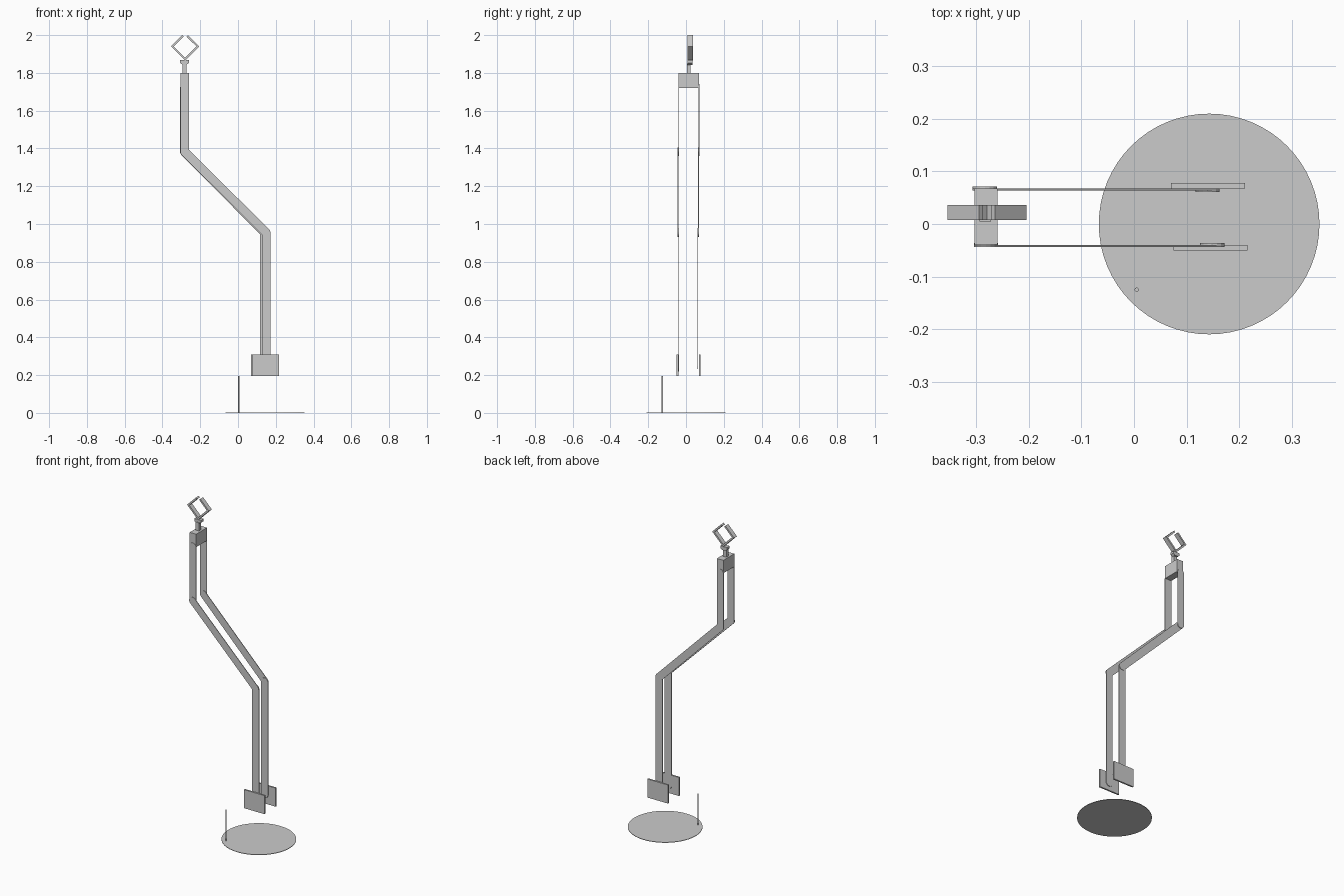
import bpy, bmesh, math
from mathutils import Vector

cube = bpy.data.objects.get("Cube")
if cube:
    bpy.data.objects.remove(cube, do_unlink=True)

grey = bpy.data.materials.new("plain grey")
grey.use_nodes = True
colour = (0.6, 0.6, 0.6, 1)
grey.diffuse_color = colour
grey.node_tree.nodes["Principled BSDF"].inputs["Base Color"].default_value = colour


def finish(name, bm):
    bmesh.ops.recalc_face_normals(bm, faces=bm.faces)
    mesh = bpy.data.meshes.new(name)
    bm.to_mesh(mesh)
    bm.free()
    mesh.materials.append(grey)
    ob = bpy.data.objects.new(name, mesh)
    bpy.context.collection.objects.link(ob)
    return ob


def slab(name, outline, y0, y1):
    """Extrude an x-z outline from y0 to y1."""
    bm = bmesh.new()
    face = bm.faces.new([bm.verts.new((x, y0, z)) for x, z in outline])
    new = bmesh.ops.extrude_face_region(bm, geom=[face])["geom"]
    verts = [v for v in new if isinstance(v, bmesh.types.BMVert)]
    bmesh.ops.translate(bm, verts=verts, vec=(0, y1 - y0, 0))
    return finish(name, bm)


def box(name, x0, x1, y0, y1, z0, z1):
    return slab(name, [(x0, z0), (x1, z0), (x1, z1), (x0, z1)], y0, y1)


def cylinder(name, x, y, z0, z1, r, sides):
    bm = bmesh.new()
    bmesh.ops.create_cone(bm, cap_ends=True, segments=sides, radius1=r,
                          radius2=r, depth=z1 - z0)
    bmesh.ops.translate(bm, verts=bm.verts, vec=(x, y, (z0 + z1) / 2))
    return finish(name, bm)


def link(name, a, b, y, r=0.023, thick=0.004, steps=8):
    """Flat bar with round ends centred on the pivots a and b."""
    a, b = Vector(a), Vector(b)
    heading = math.atan2(b.y - a.y, b.x - a.x)
    outline = []
    for centre, start in ((b, heading - math.pi / 2), (a, heading + math.pi / 2)):
        for i in range(steps + 1):
            t = start + math.pi * i / steps
            outline.append((centre.x + r * math.cos(t), centre.y + r * math.sin(t)))
    return slab(name, outline, y - thick / 2, y + thick / 2)


# Base disc and upright pin
cylinder("base_disc", 0.143, 0, 0, 0.003, 0.21, 64)
cylinder("base_pin", 0.005, -0.125, 0, 0.195, 0.004, 12)

# Clamp plates at the foot of the arm
box("front_foot_plate", 0.075, 0.216, -0.05, -0.04, 0.195, 0.31)
box("back_foot_plate", 0.07, 0.211, 0.068, 0.078, 0.195, 0.31)

# Two parallel three-link arms: shoulder, elbow, knee and foot pivots
for side, x_top, x_low, z_low, ys in (
        ("front", -0.282, 0.149, 0.243, (-0.0385, -0.042, -0.0385)),
        ("back", -0.284, 0.14, 0.256, (0.069, 0.0655, 0.0625))):
    pivots = [(x_top, 1.718), (x_top, 1.382), (x_low, 0.955), (x_low, z_low)]
    for i, part in enumerate(("upper", "middle", "lower")):
        link(f"{side}_{part}_link", pivots[i], pivots[i + 1], ys[i])

# Head block joining the arms
box("head_block", -0.304, -0.26, -0.039, 0.068, 1.72, 1.80)

# Stem and collar under the holder
box("holder_stem", -0.294, -0.272, 0.005, 0.025, 1.80, 1.85)
slab("holder_collar", [(-0.294, 1.843), (-0.272, 1.843), (-0.26, 1.853),
                       (-0.26, 1.867), (-0.306, 1.867), (-0.306, 1.853)], 0.009, 0.035)

# Open diamond holder: a bent strip, mirrored about its centre line
cx, outer, inner = -0.28, 0.075, 0.060
zc = 1.94
tip = 0.06
cut = (outer - inner) / 2
half_out = [(0, zc - outer), (outer, zc), (outer - tip, zc + tip)]
half_in = [(outer - tip - cut, zc + tip - cut), (inner, zc), (0, zc - inner)]
for side, s in (("left", 1), ("right", -1)):
    slab(f"{side}_holder_jaw", [(cx + s * x, z) for x, z in half_out + half_in],
         0.008, 0.036)
